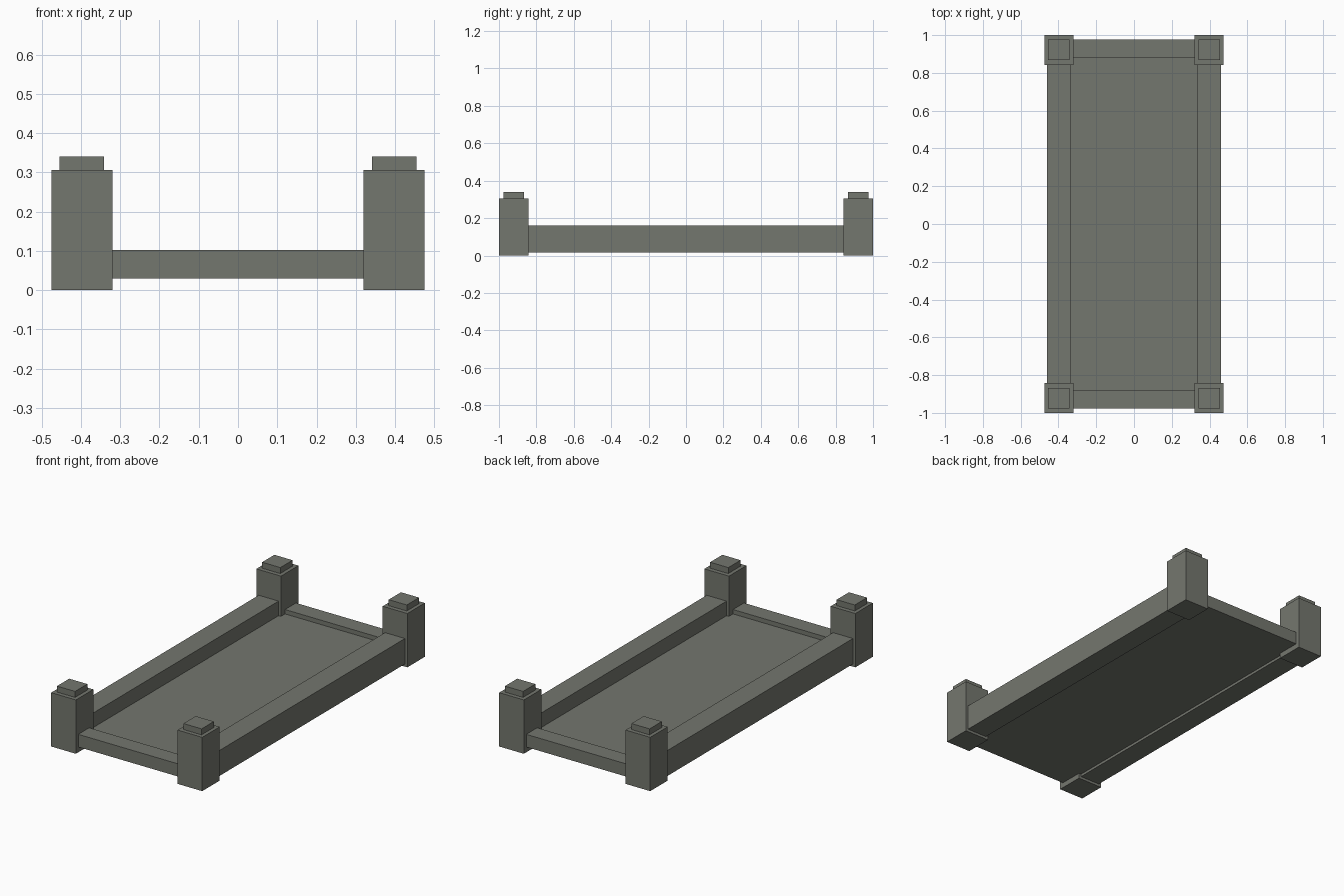
import bpy
import bmesh
from mathutils import Vector

if "Cube" in bpy.data.objects:
    bpy.data.objects.remove(bpy.data.objects["Cube"])

stone = bpy.data.materials.new("grey_stone")
stone.diffuse_color = (0.175, 0.184, 0.158, 1)
stone.use_nodes = True
stone.node_tree.nodes["Principled BSDF"].inputs["Base Color"].default_value = stone.diffuse_color


def box(name, lo, hi):
    """Axis-aligned box between two corners."""
    lo, hi = Vector(lo), Vector(hi)
    bm = bmesh.new()
    bmesh.ops.create_cube(bm, size=1)
    for v in bm.verts:
        v.co = (lo + hi) / 2 + v.co * (hi - lo)
    mesh = bpy.data.meshes.new(name)
    bm.to_mesh(mesh)
    bm.free()
    mesh.materials.append(stone)
    obj = bpy.data.objects.new(name, mesh)
    bpy.context.collection.objects.link(obj)
    return obj


def mirrored(obj, x=False, y=False):
    """Repeat a part across the centre planes."""
    mod = obj.modifiers.new("mirror", 'MIRROR')
    mod.use_axis = (x, y, False)
    mod.use_mirror_merge = False


# Corner posts with smaller square caps
mirrored(box("corner_posts", (0.32, 0.843, 0), (0.475, 1.0, 0.306)), x=True, y=True)
mirrored(box("post_caps", (0.341, 0.867, 0.306), (0.455, 0.977, 0.34)), x=True, y=True)

# Tall long rails and low end rails
mirrored(box("side_rails", (0.335, -0.843, 0.015), (0.46, 0.843, 0.16)), x=True)
mirrored(box("end_rails", (-0.32, 0.88, 0.03), (0.32, 0.978, 0.102)), y=True)

# Recessed floor panel
box("floor_panel", (-0.335, -0.88, 0.03), (0.335, 0.88, 0.077))
